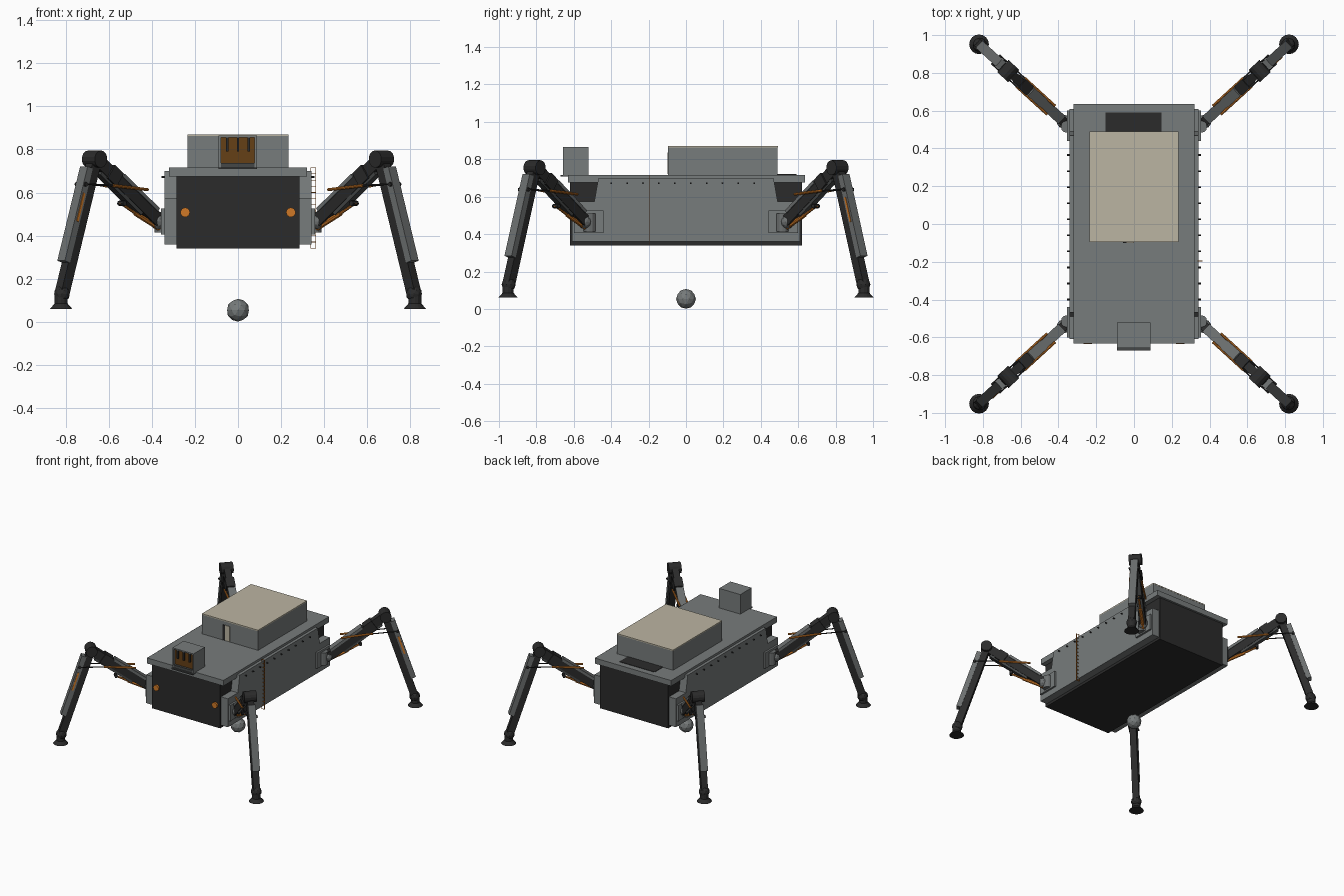
import bpy, bmesh, math
from mathutils import Vector, Matrix

old = bpy.data.objects.get("Cube")
if old:
    bpy.data.objects.remove(old, do_unlink=True)


def material(name, r, g, b):
    m = bpy.data.materials.new(name)
    m.use_nodes = True
    m.diffuse_color = (r, g, b, 1)
    m.node_tree.nodes["Principled BSDF"].inputs["Base Color"].default_value = (r, g, b, 1)
    return m


GREY = material("hull grey", .185, .2, .2)
MID = material("leg cover grey", .15, .16, .16)
SLATE = material("dark slate", .06, .064, .064)
DARK = material("charcoal", .024, .024, .024)
BEIGE = material("beige", .5, .46, .36)
ORANGE = material("orange", .62, .19, .02)
BROWN = material("brown", .13, .05, .008)


def finish(name, bm, mat):
    bmesh.ops.recalc_face_normals(bm, faces=bm.faces)
    mesh = bpy.data.meshes.new(name)
    bm.to_mesh(mesh)
    bm.free()
    mesh.materials.append(mat)
    ob = bpy.data.objects.new(name, mesh)
    bpy.context.scene.collection.objects.link(ob)
    return ob


def box(name, x, y, z, mat):
    """Box from three (low, high) ranges."""
    bm = bmesh.new()
    size = [b - a for a, b in (x, y, z)]
    mid = [(a + b) / 2 for a, b in (x, y, z)]
    bmesh.ops.create_cube(bm, size=1, matrix=Matrix.Translation(mid) @ Matrix.Diagonal((*size, 1)))
    return finish(name, bm, mat)


def rod(name, a, b, r1, mat, r2=None, sides=12):
    """Cylinder or cone from a to b."""
    a, b = Vector(a), Vector(b)
    bm = bmesh.new()
    turn = (b - a).to_track_quat('Z', 'Y').to_matrix().to_4x4()
    bmesh.ops.create_cone(bm, cap_ends=True, segments=sides, radius1=r1,
                          radius2=r1 if r2 is None else r2, depth=(b - a).length,
                          matrix=Matrix.Translation((a + b) / 2) @ turn)
    return finish(name, bm, mat)


def beam(name, a, b, side, width, height, mat):
    """Box from a to b, its width along the side direction."""
    d = (b - a).normalized()
    n = d.cross(side)
    m = Matrix((side * width, n * height, b - a)).transposed().to_4x4()
    bm = bmesh.new()
    bmesh.ops.create_cube(bm, size=1, matrix=Matrix.Translation((a + b) / 2) @ m)
    return finish(name, bm, mat)


def ball(name, c, r, mat, level=2):
    bm = bmesh.new()
    bmesh.ops.create_icosphere(bm, subdivisions=level, radius=r, matrix=Matrix.Translation(c))
    return finish(name, bm, mat)


def extrude_x(name, profile, x0, x1, mat):
    bm = bmesh.new()
    face = bm.faces.new([bm.verts.new((x0, y, z)) for y, z in profile])
    new = bmesh.ops.extrude_face_region(bm, geom=[face])["geom"]
    bmesh.ops.translate(bm, vec=(x1 - x0, 0, 0),
                        verts=[v for v in new if isinstance(v, bmesh.types.BMVert)])
    return finish(name, bm, mat)


# Hull and deck
box("hull", (-.285, .285), (-.62, .62), (.34, .68), DARK)
box("deck", (-.32, .32), (-.632, .635), (.675, .717), GREY)
box("deck_vent", (-.15, .145), (.49, .59), (.714, .72), DARK)

# Side panels, notched at the ends, with a row of bolts
half = [(.61, .36), (.61, .575), (.49, .575), (.468, .7)]
profile = half + [(-y, z) for y, z in reversed(half)]
for s, word in ((1, "left"), (-1, "right")):
    extrude_x(word + "_side_panel", profile, s * .27, s * .342, GREY)
    for i in range(10):
        y = -.4 + i * .085
        rod(f"{word}_bolt_{i}", (s * .335, y, .672), (s * .354, y, .672), .005, DARK, sides=6)

# Flat ladder standing out from the left side
for x in (.337, .36):
    box("ladder_rail", (x - .0015, x + .0015), (-.198, -.194), (.34, .717), ORANGE)
for i in range(14):
    z = .342 + i * .0287
    box("ladder_rung", (.337, .36), (-.198, -.194), (z - .0015, z + .0015), ORANGE)

# Cargo housing with a pale lid and door
box("housing", (-.235, .235), (-.095, .49), (.71, .863), GREY)
box("housing_lid", (-.235, .235), (-.096, .491), (.862, .87), BEIGE)
box("door_plate", (-.04, .0), (-.1, -.094), (.72, .835), BEIGE)
box("door_jamb", (-.058, -.04), (-.1, -.094), (.72, .835), DARK)

# Sensor box: shell walls around a recessed brown face with teeth
box("sensor_body", (-.09, .087), (-.63, -.522), (.713, .865), GREY)
for x in ((-.09, -.08), (.077, .087)):
    box("sensor_cheek", x, (-.657, -.63), (.713, .865), GREY)
box("sensor_roof", (-.08, .077), (-.657, -.63), (.856, .865), GREY)
box("sensor_sill", (-.08, .077), (-.657, -.63), (.713, .738), SLATE)
box("sensor_lip", (-.09, .087), (-.67, -.63), (.708, .717), SLATE)
box("sensor_face", (-.08, .077), (-.64, -.63), (.738, .856), BROWN)
for x in (-.05, 0, .05):
    box("sensor_tooth", (x - .005, x + .005), (-.655, -.64), (.79, .856), DARK)

# Front lamps and the ball beneath the hull
for x in (-.245, .245):
    rod("front_lamp", (x, -.615, .508), (x, -.634, .508), .022, ORANGE, sides=16)
ball("ground_ball", (0, 0, .054), .053, GREY)


def leg(sx, sy, name):
    out = Vector((.738 * sx, .675 * sy, 0)).normalized()
    side = out.cross(Vector((0, 0, 1)))

    def p(r, z, t=0.0):
        return Vector((.365 * sx, .535 * sy, z)) + out * r + side * t

    # Hip bracket and joint
    xs = sorted((sx * .335, sx * .356))
    ys = sorted((sy * .44, sy * .6))
    box(name + "_hip_plate", xs, ys, (.405, .525), GREY)
    rod(name + "_hip_pin", (sx * .355, sy * .515, .415), (sx * .355, sy * .515, .51), .032, MID)
    ball(name + "_hip_joint", p(.01, .465), .037, MID)

    # Upper leg, offset plates measured along its normal
    a, b = p(.015, .47), p(.407, .755)
    d = (b - a).normalized()
    n = d.cross(side)
    if n.z < 0:
        n = -n
    beam(name + "_upper_beam", a, b, side, .046, .062, DARK)
    beam(name + "_upper_cover", a.lerp(b, .08) + n * .033, a.lerp(b, .64) + n * .033,
         side, .056, .018, MID)
    beam(name + "_upper_clamp", a.lerp(b, .66), a.lerp(b, .8), side, .064, .074, DARK)
    beam(name + "_under_plate", a.lerp(b, .22) - n * .036, a.lerp(b, .88) - n * .036,
         side, .04, .022, SLATE)

    # Knee, lower leg and its tapering outer cover
    rod(name + "_knee", p(.407, .755, -.044), p(.407, .755, .044), .04, DARK, sides=14)
    k, f = p(.407, .755), p(.612, .13)
    beam(name + "_lower_beam", k, f, side, .046, .052, DARK)
    m = (f - k).cross(side).normalized()
    if m.dot(out) < 0:
        m = -m
    beam(name + "_lower_cover", k.lerp(f, .08) + m * .036, k.lerp(f, .78) + m * .036,
         side, .052, .034, MID)
    if sx == sy:
        s = 1 if side.x > 0 else -1
        q = side * s * .027 + m * .036
        beam(name + "_cover_stripe", k.lerp(f, .27) + q, k.lerp(f, .48) + q,
             side, .005, .012, ORANGE)

    # Ankle and foot pad
    ball(name + "_ankle", p(.612, .13), .038, DARK)
    rod(name + "_foot_stem", p(.617, .075), p(.617, .13), .03, DARK)
    rod(name + "_foot_pad", p(.617, .06), p(.617, .085), .052, DARK, r2=.03, sides=16)

    # Actuators beside the leg: knee pull and hip lift
    for t in (-.031, .031):
        rod(name + "_knee_actuator", p(.1, .613, t), p(.32, .632, t), .007, ORANGE, sides=8)
        rod(name + "_knee_piston", p(.32, .632, t), p(.5, .64, t), .004, DARK, sides=8)
    rod(name + "_knee_pivot", p(.49, .638, -.036), p(.49, .638, .036), .01, DARK, sides=8)
    rod(name + "_lift_actuator", p(-.01, .428), p(.15, .503), .012, ORANGE, sides=8)
    rod(name + "_lift_piston", p(.15, .503), p(.245, .552), .007, ORANGE, sides=8)
    rod(name + "_lift_pivot", p(.235, .55, -.02), p(.235, .55, .02), .012, DARK, sides=8)


for sx, w in ((1, "left"), (-1, "right")):
    for sy, e in ((-1, "front"), (1, "back")):
        leg(sx, sy, f"{e}_{w}_leg")
